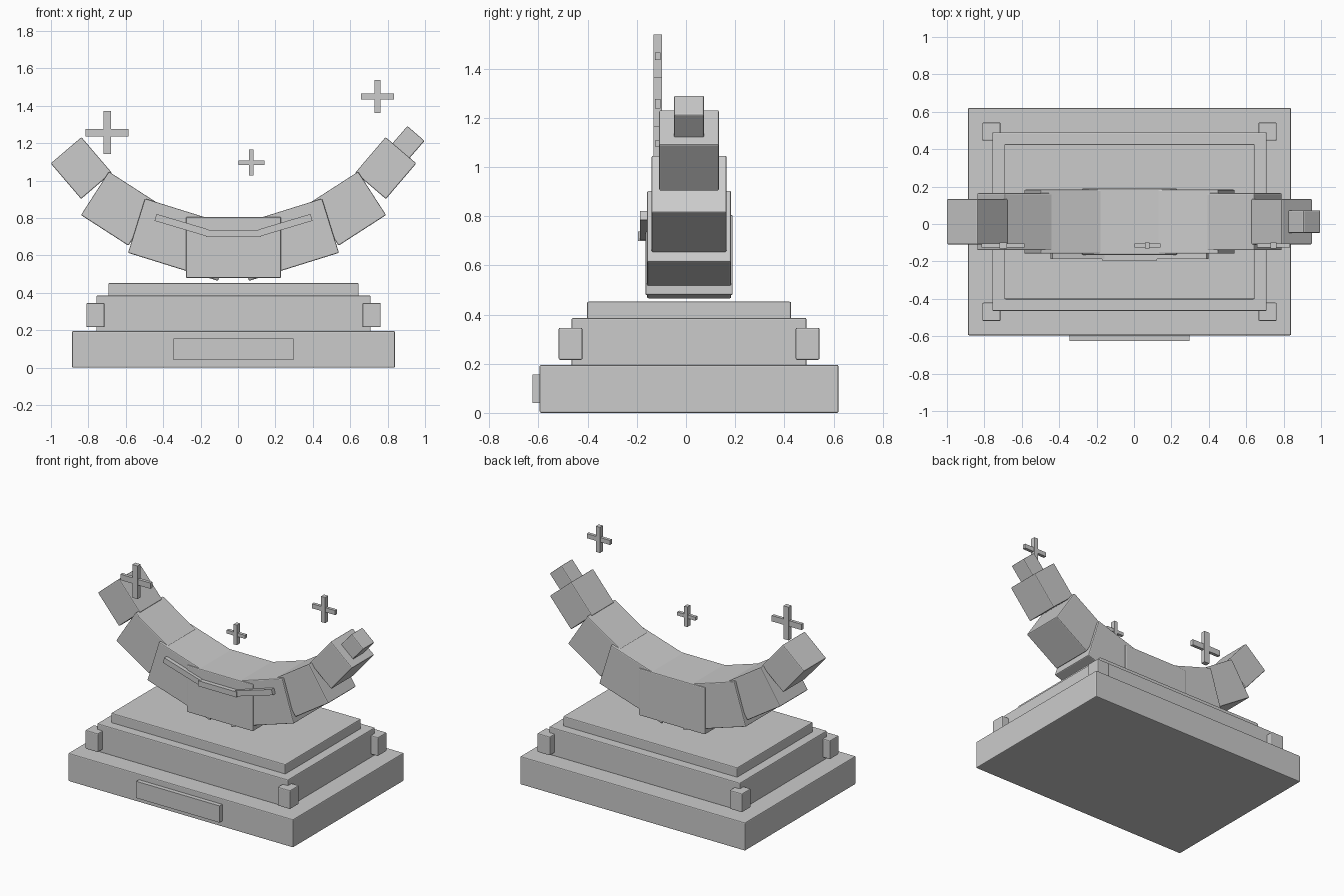
import bpy
import bmesh
import math
from mathutils import Matrix

if "Cube" in bpy.data.objects:
    bpy.data.objects.remove(bpy.data.objects["Cube"])

CX, CY = -0.024, 0.0125   # centre of the pedestal and the curved body

grey = bpy.data.materials.new("plain_grey")
grey.diffuse_color = (0.6, 0.6, 0.6, 1)
grey.use_nodes = True
grey.node_tree.nodes["Principled BSDF"].inputs["Base Color"].default_value = grey.diffuse_color


def box(name, centre, size, tilt=0.0, bevel=0.0):
    """Box tilted about the y axis, with slightly softened edges."""
    bm = bmesh.new()
    bmesh.ops.create_cube(bm, size=1, matrix=Matrix.Diagonal((*size, 1)))
    if bevel:
        bmesh.ops.bevel(bm, geom=bm.edges[:], offset=bevel, segments=2,
                        profile=0.5, affect='EDGES')
    mesh = bpy.data.meshes.new(name)
    bm.to_mesh(mesh)
    bm.free()
    mesh.materials.append(grey)
    obj = bpy.data.objects.new(name, mesh)
    obj.location = centre
    obj.rotation_euler = (0, math.radians(tilt), 0)
    bpy.context.collection.objects.link(obj)
    return obj


# Stepped pedestal: width, depth, bottom, top
for name, w, d, z0, z1 in (("pedestal_base", 1.727, 1.215, 0.0, 0.195),
                           ("pedestal_middle", 1.466, 0.955, 0.19, 0.386),
                           ("pedestal_top", 1.338, 0.83, 0.38, 0.452)):
    box(name, (CX, CY, (z0 + z1) / 2), (w, d, z1 - z0), bevel=0.006)

# Corner blocks and front plaque
for sx in (-1, 1):
    for sy in (-1, 1):
        box("corner_block", (CX + sx * 0.738, CY + sy * 0.482, 0.281),
            (0.097, 0.097, 0.13), bevel=0.006)
box("front_plaque", (CX, -0.605, 0.098), (0.64, 0.04, 0.116))

# Curved body: centre block, then mirrored pairs rising to each end
box("body_centre", (CX, CY, 0.642), (0.508, 0.355, 0.326), bevel=0.006)
segments = (("body_inner", 0.278, 0.684, 0.504, 0.342, 0.304, 17.3),
            ("body_outer", 0.614, 0.850, 0.302, 0.305, 0.276, 32.8),
            ("body_end", 0.814, 1.067, 0.250, 0.243, 0.216, 49.5))
for name, x, z, length, depth, height, tilt in segments:
    for s in (-1, 1):
        box(name, (CX + s * x, CY, z), (length, depth, height),
            -s * tilt, bevel=0.006)

# Stem on the right end
box("stem", (0.909, CY, 1.203), (0.13, 0.122, 0.121), -49, bevel=0.006)

# Curved smile strip on the front
box("smile_centre", (CX, -0.175, 0.718), (0.295, 0.04, 0.038))
for s in (-1, 1):
    box("smile_side", (CX + s * 0.278, -0.170, 0.762),
        (0.29, 0.034, 0.038), -s * 16.6)

# Floating sparkles, each a pair of crossed bars
for x, z, size in ((-0.70, 1.257, 0.23), (0.071, 1.096, 0.139),
                   (0.746, 1.45, 0.178)):
    t = size * 0.175
    box("sparkle_upright", (x, -0.115, z), (t, 0.033, size))
    box("sparkle_crossbar", (x, -0.115, z), (size, 0.022, t))
